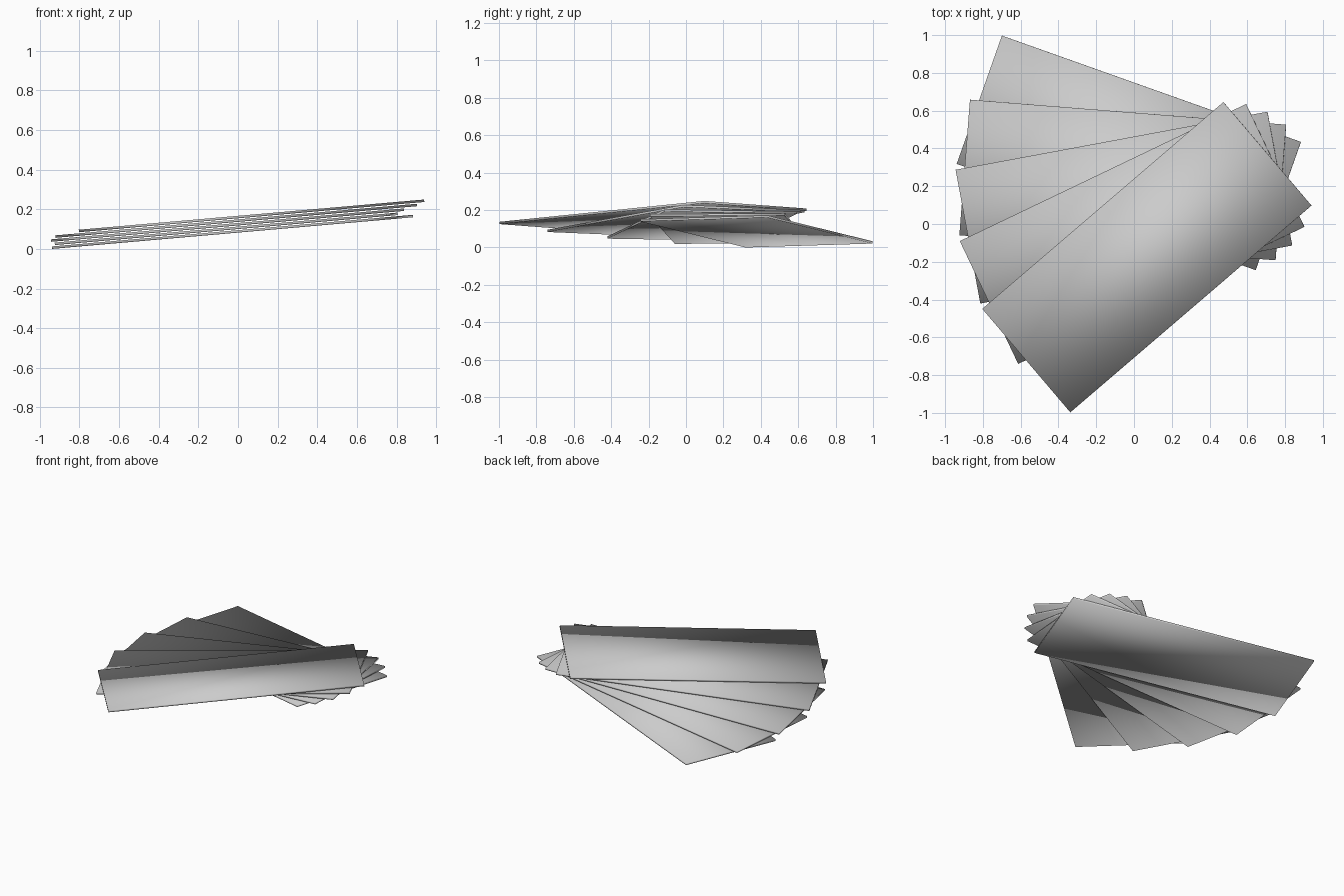
import bpy, math
from mathutils import Matrix

if "Cube" in bpy.data.objects:
    bpy.data.objects.remove(bpy.data.objects["Cube"])

# One plain grey for every card
grey = bpy.data.materials.new("light_grey")
grey.diffuse_color = (0.6, 0.6, 0.6, 1.0)
grey.use_nodes = True
grey.node_tree.nodes["Principled BSDF"].inputs["Base Color"].default_value = grey.diffuse_color

COUNT = 5
LENGTH, WIDTH, THICK = 1.685, 0.72, 0.0125
SPACING = 0.018                 # distance between stacked cards
START, STEP = -19.5, 15.0       # fan angles in degrees

# Fan pivot, with the whole stack tilted up towards +x
tilt = (Matrix.Translation((0.5, 0.189, 0.132))
        @ Matrix.Rotation(math.radians(-5), 4, 'Y'))

# Fanned cards, each a thin slab pivoting one sixth of the way along
for i in range(COUNT):
    bpy.ops.mesh.primitive_cube_add(size=1)
    card = bpy.context.object
    card.name = f"card_{i + 1}"
    shape = (Matrix.Translation((-LENGTH / 3, 0, i * SPACING))
             @ Matrix.Diagonal((LENGTH, WIDTH, THICK, 1)))
    turn = Matrix.Rotation(math.radians(START + i * STEP), 4, 'Z')
    card.data.transform(tilt @ turn @ shape)
    card.data.materials.append(grey)
    bpy.ops.object.shade_smooth()

# Rest the fan on the ground
cards = [o for o in bpy.data.objects if o.type == 'MESH']
low = min(v.co.z for o in cards for v in o.data.vertices)
for o in cards:
    o.data.transform(Matrix.Translation((0, 0, -low)))
